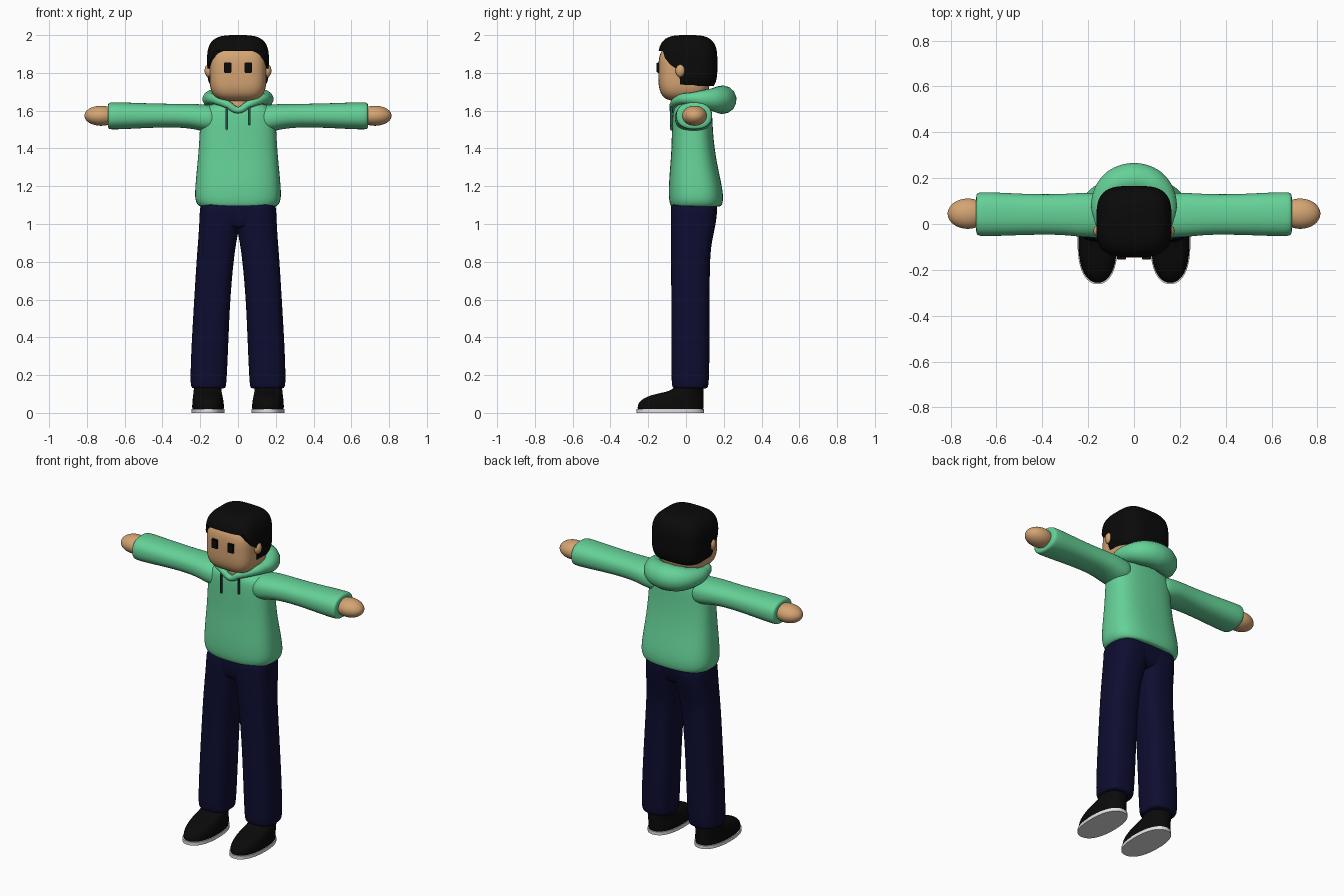
import bpy, bmesh, math
from mathutils import Vector

cube = bpy.data.objects.get("Cube")
if cube:
    bpy.data.objects.remove(cube, do_unlink=True)


def material(name, r, g, b):
    m = bpy.data.materials.new(name)
    m.use_nodes = True
    m.diffuse_color = (r, g, b, 1)
    bsdf = next(n for n in m.node_tree.nodes if n.type == 'BSDF_PRINCIPLED')
    bsdf.inputs["Base Color"].default_value = (r, g, b, 1)
    bsdf.inputs["Roughness"].default_value = 0.8
    return m


GREEN = material("hoodie green", 0.13, 0.64, 0.31)
NAVY = material("trouser navy", 0.004, 0.004, 0.03)
SKIN = material("skin", 0.66, 0.37, 0.17)
BLACK = material("black", 0.003, 0.003, 0.003)
WHITE = material("sole white", 0.75, 0.75, 0.76)
CORD = material("cord dark green", 0.02, 0.09, 0.07)


def finish(bm, name, mat, subsurf=0):
    bmesh.ops.recalc_face_normals(bm, faces=bm.faces)
    mesh = bpy.data.meshes.new(name)
    bm.to_mesh(mesh)
    bm.free()
    mesh.materials.append(mat)
    mesh.shade_smooth()
    mesh.set_sharp_from_angle(angle=math.radians(50 if not subsurf else 180))
    ob = bpy.data.objects.new(name, mesh)
    bpy.context.collection.objects.link(ob)
    if subsurf:
        mod = ob.modifiers.new("smooth", 'SUBSURF')
        mod.levels = mod.render_levels = subsurf
    return ob


def loft(name, rings, mat, axis='z', side=1, power=2.5, subsurf=2, sides=24):
    """Skin rings of (position, low a, high a, low b, high b) along an axis."""
    bm = bmesh.new()
    loops = []
    for t, a0, a1, b0, b1 in rings:
        loop = []
        for i in range(sides):
            ang = math.tau * i / sides
            c, s = math.cos(ang), math.sin(ang)
            k = (abs(c) ** power + abs(s) ** power) ** (-1 / power)
            a = (a0 + a1) / 2 + c * k * (a1 - a0) / 2
            b = (b0 + b1) / 2 + s * k * (b1 - b0) / 2
            co = (a, b, t) if axis == 'z' else (t, a, b)
            loop.append(bm.verts.new((co[0] * side, co[1], co[2])))
        loops.append(loop)
    for low, high in zip(loops, loops[1:]):
        for i in range(sides):
            j = (i + 1) % sides
            bm.faces.new((low[i], low[j], high[j], high[i]))
    bm.faces.new(loops[0])
    bm.faces.new(loops[-1])
    return finish(bm, name, mat, subsurf)


def blob(name, centre, radii, mat, power=2.0, cuts=15):
    """Rounded box or ellipsoid, depending on the power."""
    bm = bmesh.new()
    bmesh.ops.create_cube(bm, size=2)
    bmesh.ops.subdivide_edges(bm, edges=bm.edges[:], cuts=cuts, use_grid_fill=True)
    for v in bm.verts:
        d = Vector([math.tan(c * math.pi / 4) for c in v.co])
        d /= sum(abs(c) ** power for c in d) ** (1 / power)
        v.co = [o + c * r for o, c, r in zip(centre, d, radii)]
    return finish(bm, name, mat)


def box(name, centre, size, mat, bevel):
    bm = bmesh.new()
    bmesh.ops.create_cube(bm, size=1)
    for v in bm.verts:
        v.co = [o + c * s for o, c, s in zip(centre, v.co, size)]
    bmesh.ops.bevel(bm, geom=bm.edges[:], offset=bevel, segments=2, affect='EDGES')
    return finish(bm, name, mat)


# Head and neck
blob("head", (0, -0.01, 1.80), (0.15, 0.136, 0.15), SKIN, 3.6)
loft("neck", [(1.56, -0.08, 0.08, -0.06, 0.11), (1.62, -0.075, 0.075, -0.055, 0.105),
              (1.72, -0.075, 0.075, -0.055, 0.105)], SKIN, power=2)

# Hair: a rounded shell with the face opening cut through from the side
hair = blob("hair", (0, 0.009, 1.845), (0.164, 0.157, 0.155), BLACK, 3.4, 23)
outline = [(-0.3, 1.918), (-0.122, 1.915), (-0.112, 1.88), (-0.085, 1.845), (-0.055, 1.825),
           (-0.035, 1.79), (-0.03, 1.73), (0.3, 1.73), (0.3, 1.6), (-0.3, 1.6)]
bm = bmesh.new()
face = bm.faces.new([bm.verts.new((-0.4, y, z)) for y, z in outline])
moved = bmesh.ops.extrude_face_region(bm, geom=[face])["geom"]
bmesh.ops.translate(bm, vec=(0.8, 0, 0), verts=[g for g in moved if isinstance(g, bmesh.types.BMVert)])
cutter = finish(bm, "face_cutter", BLACK)
mod = hair.modifiers.new("face opening", 'BOOLEAN')
mod.operation, mod.object, mod.solver = 'DIFFERENCE', cutter, 'EXACT'
bpy.context.view_layer.update()
hair.data = bpy.data.meshes.new_from_object(hair.evaluated_get(bpy.context.evaluated_depsgraph_get()))
hair.modifiers.clear()
hair.data.shade_smooth()
hair.data.set_sharp_from_angle(angle=math.radians(40))
bpy.data.objects.remove(cutter, do_unlink=True)

# Hoodie body
loft("hoodie_body", [
    (1.09, -0.195, 0.195, -0.07, 0.175), (1.095, -0.21, 0.21, -0.082, 0.19),
    (1.125, -0.228, 0.228, -0.09, 0.197), (1.18, -0.228, 0.228, -0.092, 0.195),
    (1.27, -0.22, 0.22, -0.087, 0.175), (1.37, -0.21, 0.21, -0.078, 0.155),
    (1.48, -0.203, 0.203, -0.075, 0.143), (1.56, -0.2, 0.2, -0.073, 0.14),
    (1.61, -0.185, 0.185, -0.068, 0.135), (1.637, -0.14, 0.14, -0.04, 0.12),
    (1.64, -0.08, 0.08, 0, 0.1)], GREEN, power=2.9)

# Hood: a soft collar tube that swells towards the back
half = [(0.055, -0.066, 1.632, 0.02), (0.115, -0.035, 1.658, 0.026), (0.145, 0.03, 1.664, 0.032),
        (0.135, 0.105, 1.66, 0.052), (0.08, 0.17, 1.658, 0.07)]
path = ([(0, -0.07, 1.603, 0.017)] + half + [(0, 0.192, 1.658, 0.076)]
        + [(-x, y, z, r) for x, y, z, r in reversed(half)])
curve = bpy.data.curves.new("hood", 'CURVE')
curve.dimensions = '3D'
curve.bevel_depth = 1.0
curve.bevel_resolution = 5
spline = curve.splines.new('BEZIER')
spline.bezier_points.add(len(path) - 1)
spline.use_cyclic_u = True
spline.resolution_u = 8
for p, (x, y, z, r) in zip(spline.bezier_points, path):
    p.co, p.radius = (x, y, z), r
    p.handle_left_type = p.handle_right_type = 'AUTO'
curve.materials.append(GREEN)
bpy.context.collection.objects.link(bpy.data.objects.new("hood", curve))

# Drawstrings
for name, x, low, high in (("right_cord", -0.06, 1.495, 1.62), ("left_cord", 0.06, 1.52, 1.625)):
    box(name, (x, -0.078, (low + high) / 2), (0.012, 0.014, high - low), CORD, 0.004)

# Hips
loft("hips", [(0.97, -0.06, 0.06, -0.055, 0.11), (1.0, -0.19, 0.19, -0.075, 0.15),
              (1.05, -0.2, 0.2, -0.08, 0.163), (1.12, -0.2, 0.2, -0.08, 0.168),
              (1.15, -0.19, 0.19, -0.07, 0.16)], NAVY, power=3)

for side, word in ((1, "left"), (-1, "right")):
    # Face details
    box(word + "_eye", (0.054 * side, -0.145, 1.828), (0.04, 0.02, 0.055), BLACK, 0.003)
    blob(word + "_ear", (0.154 * side, -0.03, 1.812), (0.023, 0.026, 0.035), SKIN, cuts=7)

    # Sleeve and hand
    loft(word + "_sleeve", [
        (0.1, -0.055, 0.13, 1.49, 1.625), (0.17, -0.06, 0.135, 1.485, 1.632),
        (0.23, -0.057, 0.137, 1.503, 1.636), (0.32, -0.046, 0.13, 1.512, 1.636),
        (0.45, -0.047, 0.13, 1.51, 1.638), (0.58, -0.052, 0.137, 1.503, 1.643),
        (0.66, -0.054, 0.14, 1.5, 1.645), (0.685, -0.05, 0.137, 1.502, 1.643),
        (0.69, -0.035, 0.12, 1.515, 1.63)], GREEN, 'x', side, 2.4)
    blob(word + "_hand", (0.725 * side, 0.045, 1.573), (0.088, 0.066, 0.053), SKIN)

    # Trouser leg
    loft(word + "_leg", [
        (0.128, 0.075, 0.235, -0.06, 0.105), (0.133, 0.065, 0.248, -0.073, 0.117),
        (0.17, 0.06, 0.253, -0.077, 0.122), (0.35, 0.052, 0.247, -0.077, 0.125),
        (0.6, 0.042, 0.232, -0.078, 0.125), (0.8, 0.024, 0.22, -0.079, 0.126),
        (0.9, 0.01, 0.212, -0.08, 0.135), (0.97, -0.004, 0.207, -0.081, 0.152),
        (1.05, -0.02, 0.203, -0.081, 0.165), (1.14, -0.02, 0.2, -0.08, 0.168)],
        NAVY, side=side, power=2.8)

    # Shoe and sole
    loft(word + "_shoe", [
        (0.015, 0.077, 0.24, -0.252, 0.09), (0.02, 0.074, 0.243, -0.258, 0.093),
        (0.05, 0.074, 0.243, -0.256, 0.095), (0.08, 0.08, 0.24, -0.225, 0.095),
        (0.1, 0.084, 0.237, -0.165, 0.094), (0.115, 0.087, 0.235, -0.085, 0.093),
        (0.135, 0.088, 0.234, -0.06, 0.092), (0.18, 0.088, 0.234, -0.055, 0.092)],
        BLACK, side=side, power=2.3)
    loft(word + "_sole", [(0, 0.071, 0.246, -0.262, 0.096), (0.02, 0.071, 0.246, -0.262, 0.096)],
         WHITE, side=side, power=2.3, subsurf=0, sides=48)
